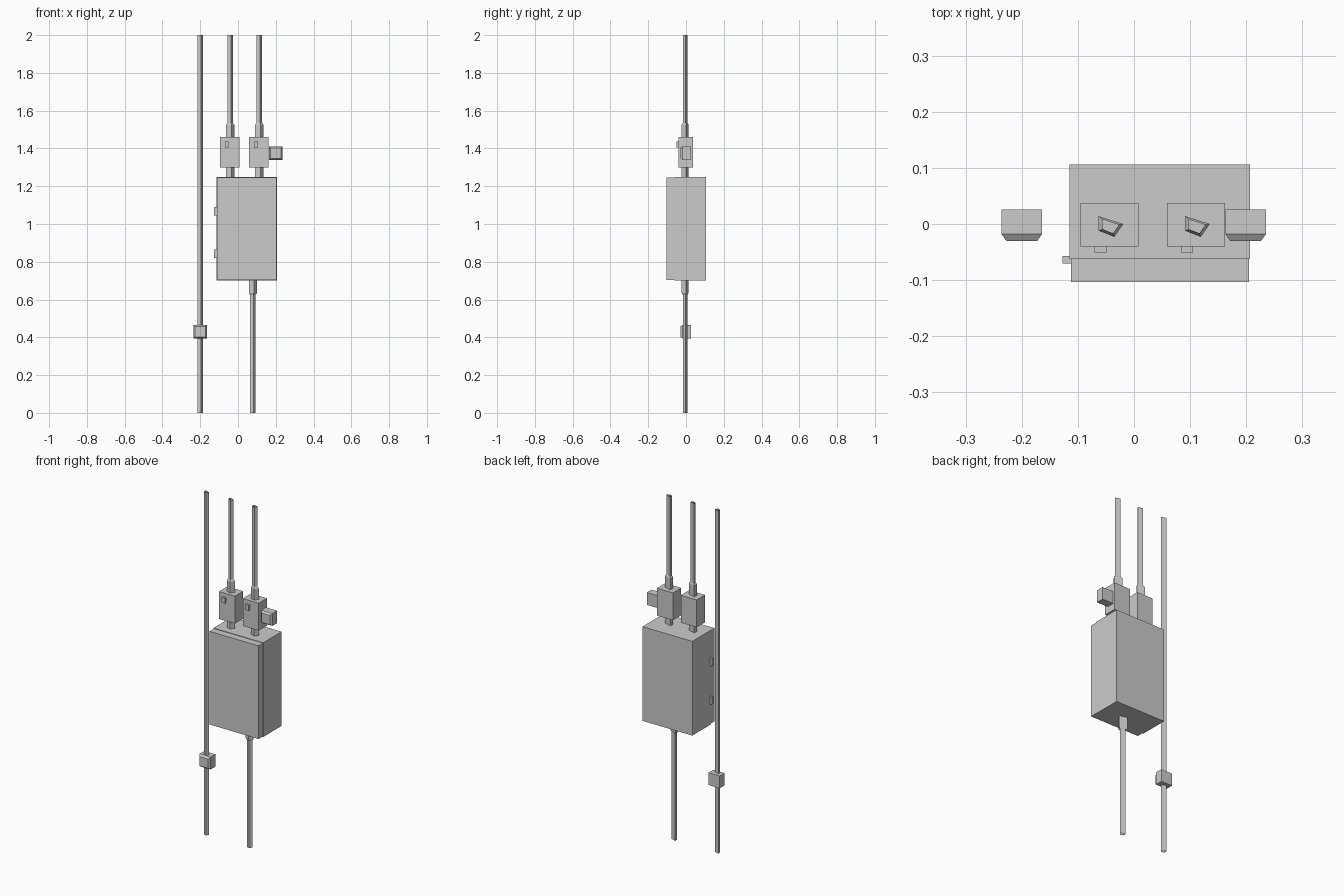
import bpy
import bmesh

old = bpy.data.objects.get("Cube")
if old:
    bpy.data.objects.remove(old, do_unlink=True)

# One plain grey for everything
grey = bpy.data.materials.new("plain_grey")
grey.use_nodes = True
shade = (0.6, 0.6, 0.6, 1)
grey.diffuse_color = shade
grey.node_tree.nodes["Principled BSDF"].inputs["Base Color"].default_value = shade


def finish(name, bm):
    bmesh.ops.recalc_face_normals(bm, faces=bm.faces)
    mesh = bpy.data.meshes.new(name)
    bm.to_mesh(mesh)
    bm.free()
    mesh.materials.append(grey)
    obj = bpy.data.objects.new(name, mesh)
    bpy.context.collection.objects.link(obj)
    return obj


def box(name, xs, ys, zs, front_inset=0.0, inset_depth=0.0):
    """Box between limits, with an optional bevelled front."""
    bm = bmesh.new()
    bmesh.ops.create_cube(bm, size=1)
    for v in bm.verts:
        v.co = [lim[0] if c < 0 else lim[1] for c, lim in zip(v.co, (xs, ys, zs))]
    if front_inset:
        bm.faces.ensure_lookup_table()
        bm.normal_update()
        front = min(bm.faces, key=lambda f: f.calc_center_median().y)
        bmesh.ops.inset_region(bm, faces=[front], thickness=front_inset)
        for v in front.verts:
            v.co.y -= inset_depth
    return finish(name, bm)


# Lopsided four-sided section shared by conduits and fittings
SECTION = [(-0.021, 0.018), (0.023, 0.004), (0.007, -0.019), (-0.021, -0.008)]
AXIS_Y = -0.004


def tube(name, x, rings):
    """Open tube along z through (height, scale) rings."""
    bm = bmesh.new()
    loops = [[bm.verts.new((x + px * s, AXIS_Y + py * s, z)) for px, py in SECTION]
             for z, s in rings]
    for low, high in zip(loops, loops[1:]):
        for i in range(4):
            j = (i + 1) % 4
            bm.faces.new((low[i], low[j], high[j], high[i]))
    return finish(name, bm)


ROD, FITTING = 0.66, 1.0

# Cabinet with door and hinges
box("cabinet_body", (-0.115, 0.207), (-0.062, 0.106), (0.70, 1.25))
box("cabinet_door", (-0.112, 0.205), (-0.103, -0.062), (0.703, 1.247))
for label, z in (("lower", 0.843), ("upper", 1.067)):
    box(label + "_hinge", (-0.127, -0.11), (-0.07, -0.057), (z - 0.022, z + 0.022))

# Two switch boxes with conduits above the cabinet
for label, x in (("right", -0.042), ("left", 0.112)):
    box(label + "_switch_box", (x - 0.053, x + 0.05), (-0.04, 0.037), (1.30, 1.46))
    box(label + "_switch_knob", (x - 0.028, x - 0.007), (-0.051, -0.04), (1.405, 1.437))
    tube(label + "_lower_fitting", x, [(1.25, FITTING), (1.30, FITTING)])
    tube(label + "_upper_fitting", x, [(1.46, FITTING), (1.525, FITTING), (1.535, ROD)])
    tube(label + "_conduit", x, [(1.535, ROD), (2.0, ROD)])

# Conduit below the cabinet
tube("bottom_fitting", 0.078, [(0.625, ROD), (0.635, FITTING), (0.70, FITTING)])
tube("bottom_conduit", 0.078, [(0.0, ROD), (0.625, ROD)])

# Tall side conduit with its clamp, and the matching side outlet
tube("side_conduit", -0.2, [(0.0, ROD), (2.0, ROD)])
for name, x, z in (("side_clamp", -0.2, 0.43), ("side_outlet", 0.199, 1.375)):
    box(name, (x - 0.036, x + 0.036), (-0.018, 0.026), (z - 0.036, z + 0.036), 0.012, 0.012)
